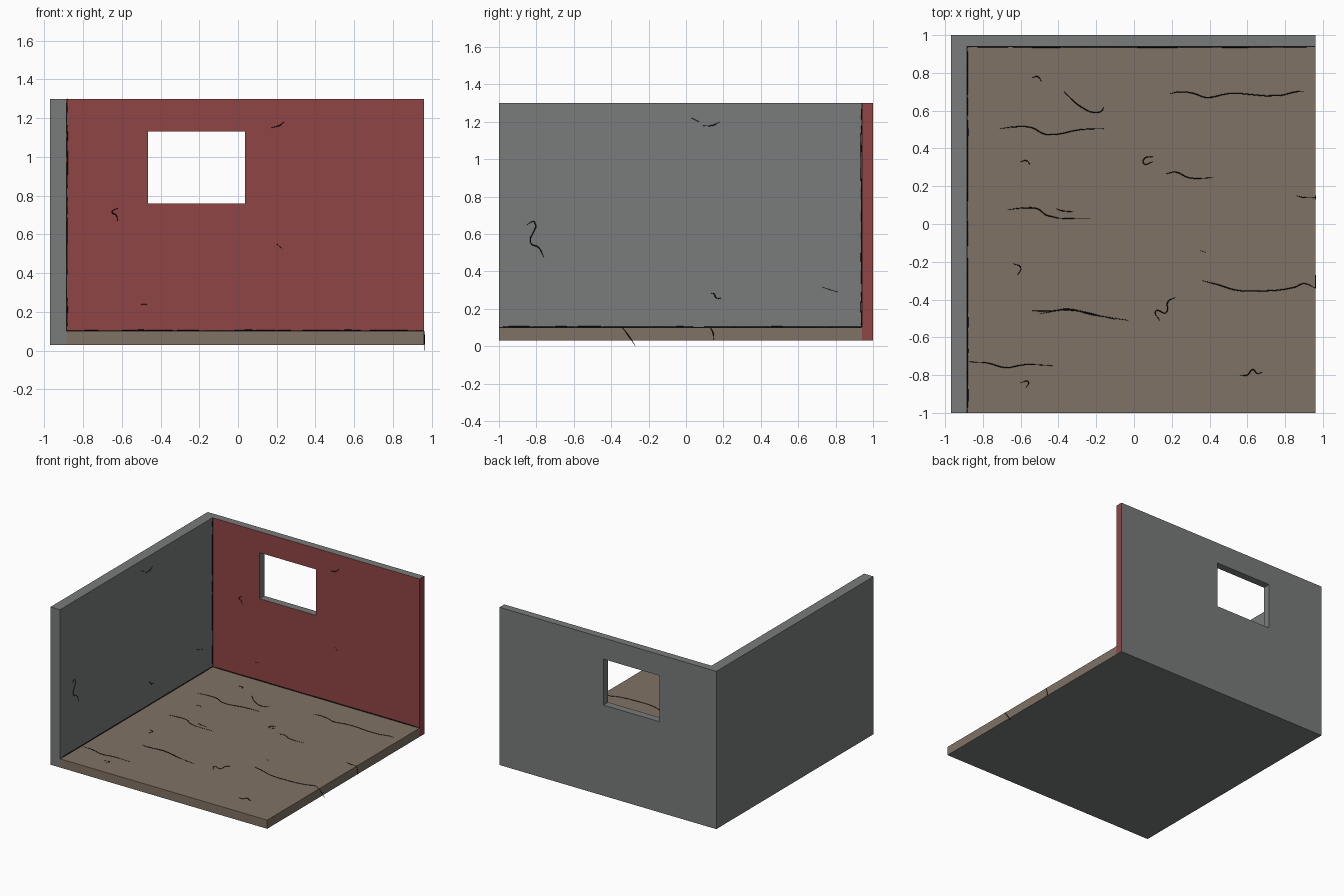
import bpy, bmesh, random
from mathutils import Vector

if "Cube" in bpy.data.objects:
    bpy.data.objects.remove(bpy.data.objects["Cube"])

random.seed(4)
X0, X1, Y0, Y1 = -0.97, 0.96, -1.0, 1.0
XI, YI = -0.885, 0.94               # inner faces of the walls
ZB, ZF, ZT = 0.03, 0.10, 1.30       # underside, floor level, wall top


def material(name, rgb):
    m = bpy.data.materials.new(name)
    m.diffuse_color = (*rgb, 1)
    m.use_nodes = True
    m.node_tree.nodes["Principled BSDF"].inputs["Base Color"].default_value = m.diffuse_color
    return m


GREY = material("plaster_grey", (0.19, 0.20, 0.197))
RED = material("wall_red", (0.28, 0.06, 0.06))
BROWN = material("floor_brown", (0.215, 0.168, 0.128))
BLACK = material("crack_black", (0.005, 0.005, 0.005))


def prism(name, outline, z0, z1, mats):
    """Extrude a flat outline upward."""
    bm = bmesh.new()
    face = bm.faces.new([bm.verts.new((x, y, z0)) for x, y in outline])
    ext = bmesh.ops.extrude_face_region(bm, geom=[face])
    top = [v for v in ext["geom"] if isinstance(v, bmesh.types.BMVert)]
    bmesh.ops.translate(bm, vec=(0, 0, z1 - z0), verts=top)
    bmesh.ops.recalc_face_normals(bm, faces=bm.faces[:])
    me = bpy.data.meshes.new(name)
    bm.to_mesh(me)
    bm.free()
    ob = bpy.data.objects.new(name, me)
    bpy.context.collection.objects.link(ob)
    for m in mats:
        me.materials.append(m)
    return ob


def rect(x0, x1, y0, y1):
    return [(x0, y0), (x1, y0), (x1, y1), (x0, y1)]


# L-shaped walls: red on the inner back face and its right end
walls = prism("walls", [(X0, Y0), (XI, Y0), (XI, YI), (X1, YI), (X1, Y1), (X0, Y1)],
              ZB, ZT, [GREY, RED])
for p in walls.data.polygons:
    inner_back = p.normal.y < -0.9 and abs(p.center.y - YI) < 0.01
    right_end = p.normal.x > 0.9 and abs(p.center.x - X1) < 0.01
    p.material_index = int(inner_back or right_end)

# Window opening
cutter = prism("window_cutter", rect(-0.465, 0.035, 0.8, 1.2), 0.76, 1.13, [GREY])
cutter.hide_render = True
cutter.hide_set(True)
cut = walls.modifiers.new("window", "BOOLEAN")
cut.operation = "DIFFERENCE"
cut.solver = "EXACT"
cut.object = cutter

# Floor slab with a grey underside
floor = prism("floor", rect(XI, X1, Y0, YI), ZB, ZF, [BROWN, GREY])
for p in floor.data.polygons:
    p.material_index = int(p.normal.z < -0.9)


def strokes(name, paths, to3d, depth=0.0028):
    """Thin tapered hand-drawn lines lying on one surface."""
    cu = bpy.data.curves.new(name, "CURVE")
    cu.dimensions = "3D"
    cu.bevel_depth = depth
    cu.bevel_resolution = 0
    cu.resolution_u = 4
    cu.use_fill_caps = True
    for path in paths:
        sp = cu.splines.new("BEZIER")
        sp.bezier_points.add(len(path) - 1)
        for i, (bp, uv) in enumerate(zip(sp.bezier_points, path)):
            bp.co = Vector(to3d(*uv))
            bp.handle_left_type = bp.handle_right_type = "AUTO"
            bp.radius = 0.4 if i in (0, len(path) - 1) else 1.0
    cu.materials.append(BLACK)
    ob = bpy.data.objects.new(name, cu)
    bpy.context.collection.objects.link(ob)
    return ob


# Floor board cracks (x, y)
strokes("floor_cracks_back", [
    [(.19, .69), (.24, .70), (.32, .69), (.38, .67), (.50, .69), (.77, .68), (.86, .70), (.90, .70)],
    [(-.37, .70), (-.33, .66), (-.28, .62), (-.21, .59), (-.17, .60), (-.16, .62)],
    [(-.71, .505), (-.62, .515), (-.54, .51), (-.47, .475), (-.28, .50), (-.16, .505)],
    [(-.54, .775), (-.51, .78), (-.49, .755)],
    [(-.60, .33), (-.57, .335), (-.55, .315)],
    [(.10, .355), (.06, .35), (.05, .32), (.10, .33)],
    [(.17, .265), (.22, .275), (.29, .245), (.42, .245)],
    [(-.67, .075), (-.58, .085), (-.51, .08), (-.46, .045), (-.23, .03)],
    [(-.41, .08), (-.38, .07), (-.32, .065)],
    [(.86, .15), (.90, .14), (.96, .14)],
], lambda x, y: (x, y, ZF))
strokes("floor_cracks_front", [
    [(-.64, -.21), (-.60, -.23), (-.615, -.27)],
    [(.36, -.30), (.44, -.32), (.54, -.35), (.65, -.355), (.85, -.335), (.90, -.315), (.96, -.34)],
    [(-.54, -.46), (-.43, -.46), (-.35, -.45), (-.22, -.48), (-.03, -.51)],
    [(-.50, -.475), (-.35, -.455), (-.10, -.505)],
    [(.22, -.39), (.18, -.41), (.17, -.47), (.115, -.46), (.135, -.51)],
    [(-.87, -.73), (-.78, -.735), (-.68, -.76), (-.58, -.745), (-.43, -.75)],
    [(-.60, -.84), (-.56, -.835), (-.57, -.865)],
    [(.56, -.80), (.60, -.80), (.63, -.77), (.65, -.79), (.68, -.785)],
    [(.35, -.14), (.38, -.15)],
], lambda x, y: (x, y, ZF))

# Cracks running over the right edge of the floor (y, z)
strokes("floor_edge_cracks", [
    [(-.34, .10), (-.31, .06), (-.27, .001)],
    [(.13, .10), (.145, .07), (.15, .03)],
], lambda y, z: (X1 + .002, y, z))

# Cracks on the back wall (x, z)
strokes("back_wall_cracks", [
    [(.17, 1.15), (.22, 1.165), (.24, 1.185)],
    [(-.62, .735), (-.65, .715), (-.63, .70), (-.62, .67)],
    [(.20, .55), (.23, .525)],
    [(-.50, .24), (-.47, .24)],
], lambda x, z: (x, YI, z))

# Cracks on the left wall (y, z)
strokes("left_wall_cracks", [
    [(.03, 1.22), (.07, 1.20)],
    [(.09, 1.18), (.14, 1.18), (.18, 1.20)],
    [(-.85, .65), (-.81, .665), (-.83, .55), (-.79, .53), (-.76, .475)],
    [(.13, .285), (.15, .28), (.16, .26), (.19, .255)],
    [(.73, .315), (.81, .29)],
], lambda y, z: (XI, y, z))


def wobbly(a, b, n):
    """Slightly uneven line along an inside corner."""
    return [(a + (b - a) * i / n, random.uniform(0, .004)) for i in range(n + 1)]


# Ink lines along the three inside corners
strokes("back_corner_line", [wobbly(XI, X1, 30)], lambda t, d: (t, YI - d, ZF + d), .004)
strokes("left_corner_line", [wobbly(Y0, YI, 30)], lambda t, d: (XI + d, t, ZF + d), .004)
strokes("upright_corner_line", [wobbly(ZF, ZT, 20)], lambda t, d: (XI + d, YI - d, t), .004)
